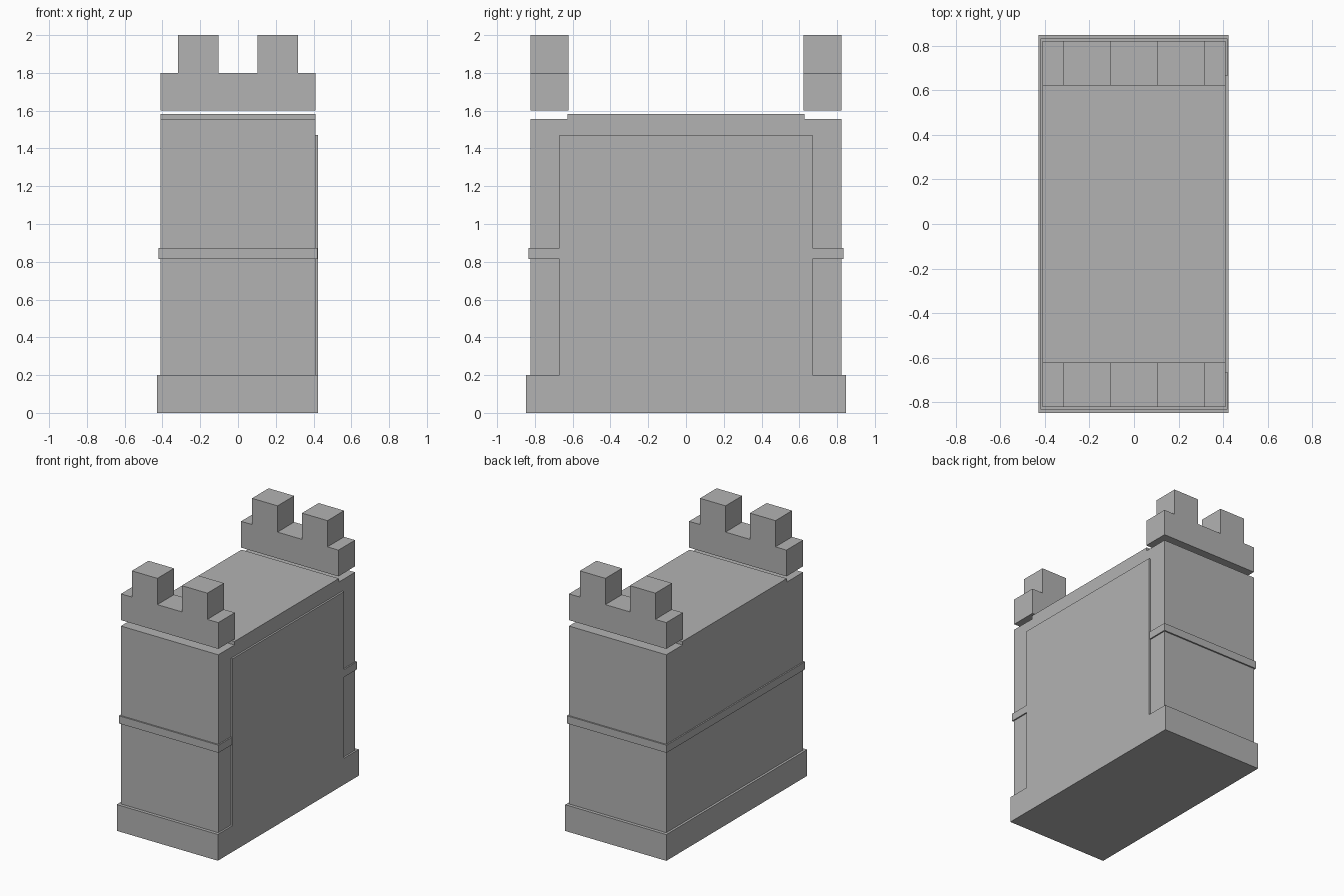
import bpy, bmesh

if "Cube" in bpy.data.objects:
    bpy.data.objects.remove(bpy.data.objects["Cube"])

stone = bpy.data.materials.new("stone_grey")
stone.diffuse_color = (0.45, 0.45, 0.45, 1)
stone.use_nodes = True
stone.node_tree.nodes["Principled BSDF"].inputs["Base Color"].default_value = stone.diffuse_color


def finish(name, bm):
    bmesh.ops.recalc_face_normals(bm, faces=bm.faces)
    mesh = bpy.data.meshes.new(name)
    bm.to_mesh(mesh)
    bm.free()
    mesh.materials.append(stone)
    obj = bpy.data.objects.new(name, mesh)
    bpy.context.collection.objects.link(obj)
    return obj


def box(name, x0, x1, y0, y1, z0, z1):
    bm = bmesh.new()
    bmesh.ops.create_cube(bm, size=1)
    for v in bm.verts:
        v.co.x = x1 if v.co.x > 0 else x0
        v.co.y = y1 if v.co.y > 0 else y0
        v.co.z = z1 if v.co.z > 0 else z0
    return finish(name, bm)


def extrude(name, profile, to_3d, vec):
    bm = bmesh.new()
    face = bm.faces.new([bm.verts.new(to_3d(a, b)) for a, b in profile])
    out = bmesh.ops.extrude_face_region(bm, geom=[face], use_keep_orig=True)
    verts = [g for g in out["geom"] if isinstance(g, bmesh.types.BMVert)]
    bmesh.ops.translate(bm, vec=vec, verts=verts)
    return finish(name, bm)


# plinth
box("plinth", -0.428, 0.424, -0.848, 0.848, 0, 0.2)

# main body with slightly raised roof between the battlements
half = [(0.823, 0.2), (0.823, 1.555), (0.628, 1.555), (0.628, 1.582)]
body = half + [(-y, z) for y, z in reversed(half)]
extrude("body", body, lambda y, z: (-0.41, y, z), (0.82, 0, 0))

# string course around the walls
box("string_course", -0.42, 0.42, -0.834, 0.834, 0.815, 0.873)

# flat panel on the right wall, flush with the plinth
box("side_panel", 0.40, 0.424, -0.67, 0.67, 0.19, 1.47)

# battlements: one stepped profile at each end
half = [(0.41, 1.6), (0.41, 1.8), (0.318, 1.8), (0.318, 2.0), (0.103, 2.0), (0.103, 1.8)]
crenel = half + [(-x, z) for x, z in reversed(half)]
for name, y in (("front_battlement", -0.823), ("back_battlement", 0.623)):
    extrude(name, crenel, lambda x, z: (x, y, z), (0, 0.2, 0))
